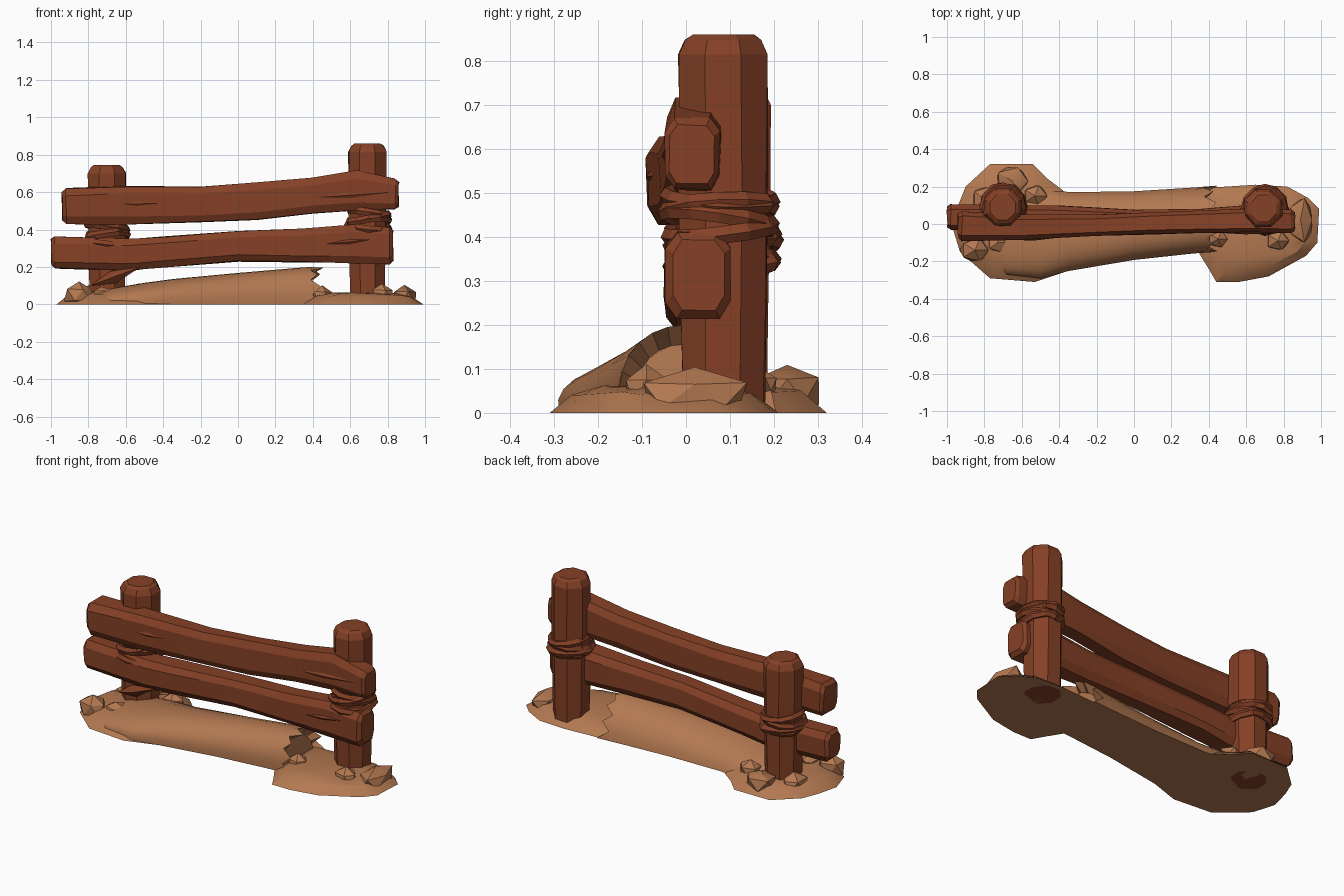
import bpy, bmesh, math, random
from mathutils import Vector, Matrix

random.seed(4)
cube = bpy.data.objects.get("Cube")
if cube:
    bpy.data.objects.remove(cube, do_unlink=True)


def make_material(name, color):
    mat = bpy.data.materials.new(name)
    mat.use_nodes = True
    mat.diffuse_color = color
    bsdf = mat.node_tree.nodes["Principled BSDF"]
    bsdf.inputs["Base Color"].default_value = color
    bsdf.inputs["Roughness"].default_value = 0.9
    return mat


WOOD = make_material("red brown wood", (0.235, 0.052, 0.019, 1))
SAND = make_material("sandy earth", (0.45, 0.19, 0.082, 1))


def finish(name, bm, mat, angle=20):
    bmesh.ops.recalc_face_normals(bm, faces=bm.faces[:])
    mesh = bpy.data.meshes.new(name)
    bm.to_mesh(mesh)
    bm.free()
    mesh.materials.append(mat)
    obj = bpy.data.objects.new(name, mesh)
    bpy.context.collection.objects.link(obj)
    bpy.ops.object.select_all(action="DESELECT")
    obj.select_set(True)
    bpy.context.view_layer.objects.active = obj
    bpy.ops.object.shade_smooth_by_angle(angle=math.radians(angle))
    return obj


def loft(name, rings, mat, angle=20):
    """Skin a row of equal rings and close both ends."""
    bm = bmesh.new()
    loops = [[bm.verts.new(p) for p in ring] for ring in rings]
    for a, b in zip(loops, loops[1:]):
        for i in range(len(a)):
            j = (i + 1) % len(a)
            bm.faces.new((a[i], a[j], b[j], b[i]))
    bm.faces.new(loops[0])
    bm.faces.new(loops[-1])
    return finish(name, bm, mat, angle)


def jitter(amount):
    return random.uniform(-amount, amount)


# Rails: hewn beams with chamfered corners
CHAMFER = [(1, -.6), (1, .6), (.65, 1), (-.65, 1),
           (-1, .6), (-1, -.6), (-.65, -1), (.65, -1)]


def rail(name, stations):
    def ring(x, y0, y1, z0, z1, scale=1.0):
        cy, cz, hy, hz = (y0 + y1) / 2, (z0 + z1) / 2, (y1 - y0) / 2, (z1 - z0) / 2
        return [Vector((x + jitter(.004), cy + hy * scale * u + jitter(.003),
                        cz + hz * scale * v + jitter(.004))) for u, v in CHAMFER]
    rings = [ring(*s) for s in stations]
    first, last = stations[0], stations[-1]
    rings.insert(0, ring(first[0] - .02, *first[1:], .82))
    rings.append(ring(last[0] + .02, *last[1:], .82))
    return loft(name, rings, WOOD)


rail("upper_rail", [
    (-.92, -.09, .07, .43, .62), (-.6, -.085, .05, .43, .63),
    (-.2, -.065, .05, .44, .63), (.1, -.055, .06, .455, .65),
    (.4, -.045, .075, .485, .68), (.64, -.045, .085, .5, .72),
    (.84, -.05, .075, .51, .67)])
rail("lower_rail", [
    (-.98, -.03, .105, .195, .36), (-.58, -.045, .1, .18, .35),
    (-.4, -.045, .1, .2, .36), (0, -.05, .075, .23, .39),
    (.35, -.05, .08, .225, .405), (.62, -.045, .1, .22, .425),
    (.81, -.045, .1, .215, .41)])


# Posts: faceted stakes with bevelled tops
def post(name, cx, cy, top):
    levels = [(0, .095), (.3, .1), (top * .6, .102), (top - .045, .104),
              (top - .012, .088), (top, .07)]
    rings = []
    for z, r in levels:
        rings.append([Vector((cx + r * 1.05 * math.cos(a) + jitter(.003),
                              cy + r * 1.05 * math.sin(a) + jitter(.003), z))
                      for a in (math.tau * (i + .5) / 8 for i in range(8))])
    return loft(name, rings, WOOD)


post("left_post", -.7, .09, .745)
post("right_post", .692, .085, .86)


# Bindings: tilted flat cords wound round each post
def cord(name, center, rx, ry, tilt_x, tilt_y):
    turn = Matrix.Rotation(tilt_x, 3, "X") @ Matrix.Rotation(tilt_y, 3, "Y")
    bm = bmesh.new()
    loops = []
    for i in range(12):
        a = math.tau * i / 12
        w = jitter(.006)
        loop = []
        for dr, dz in ((-.02, -.012), (.004, -.02), (.016, 0), (.004, .02), (-.02, .012)):
            p = Vector(((rx + dr + w) * math.cos(a), (ry + dr + w) * math.sin(a), dz))
            loop.append(bm.verts.new(Vector(center) + turn @ p))
        loops.append(loop)
    for i in range(12):
        a, b = loops[i], loops[(i + 1) % 12]
        for k in range(5):
            m = (k + 1) % 5
            bm.faces.new((a[k], a[m], b[m], b[k]))
    finish(name, bm, WOOD)


TILTS = [(.12, .1), (-.15, -.12), (.05, -.18), (-.05, .15)]
for side, x, y, z0, step in (("left", -.7, .085, .335, .026), ("right", .7, .075, .415, .024)):
    for n, (tx, ty) in enumerate(TILTS):
        cord(f"{side}_binding_{n + 1}", (x, y, z0 + n * step), .115 - .003 * n, .122, tx, ty)


# Splinters: slim four-sided chips lying along the timber
def splinter(name, start, end, width, depth):
    start, end = Vector(start), Vector(end)
    axis = (end - start).normalized()
    out = Vector((0, -1, 0))
    side = axis.cross(out).normalized()
    mid = start.lerp(end, .45)
    ring = [mid + side * width, mid + out * depth, mid - side * width, mid - out * depth]
    bm = bmesh.new()
    vs = [bm.verts.new(p) for p in ring]
    tips = [bm.verts.new(start), bm.verts.new(end)]
    for i in range(4):
        for tip in tips:
            bm.faces.new((vs[i], vs[(i + 1) % 4], tip))
    finish(name, bm, WOOD)


splinter("upper_rail_split", (-.67, -.083, .535), (-.38, -.07, .54), .018, .012)
splinter("upper_rail_splinter", (.4, -.044, .57), (.83, -.047, .6), .015, .01)
splinter("lower_rail_splinter", (.45, -.046, .32), (.74, -.044, .35), .012, .009)
splinter("left_post_brace", (-.79, .0, .1), (-.52, -.03, .2), .035, .03)


# Earth pads: outline at ground level, stepping up to a low crown
def pad(name, outline, height):
    cx = sum(p[0] for p in outline) / len(outline)
    cy = sum(p[1] for p in outline) / len(outline)
    rings = []
    for scale, z in ((1, 0), (.8, .75), (.5, 1)):
        rings.append([Vector((cx + (x - cx) * scale, cy + (y - cy) * scale,
                              height * z + (jitter(.005) if z else 0))) for x, y in outline])
    return loft(name, rings, SAND, 30)


pad("left_earth_pad", [
    (-.97, -.02), (-.94, .1), (-.9, .2), (-.77, .32), (-.54, .32), (-.46, .24),
    (-.38, .18), (-.35, -.25), (-.53, -.31), (-.77, -.29), (-.93, -.15)], .065)
pad("right_earth_pad", [
    (.34, .19), (.65, .21), (.82, .2), (.93, .14), (.99, .08), (.98, -.1),
    (.92, -.17), (.72, -.28), (.56, -.31), (.44, -.31), (.4, -.24), (.35, -.16)], .06)


# Half-buried log: arched sections rising to a broken end
ARCH = 15


def arch(x, y0, y1, top, ragged=0.0, shrink=1.0):
    cy, half = (y0 + y1) / 2, (y1 - y0) / 2 * shrink
    ring = []
    for i in range(ARCH):
        a = math.pi * i / (ARCH - 1)
        notch = ragged * (i % 2) * random.uniform(.6, 1.2) + jitter(ragged * .3)
        lean = -.03 * math.sin(a)
        ring.append(Vector((x - notch, cy + lean - half * math.cos(a),
                            top * shrink * math.sin(a) ** .9 if 0 < i < ARCH - 1 else 0)))
    return ring


loft("fallen_log", [
    arch(-.82, -.2, .2, .04), arch(-.68, -.27, .22, .085),
    arch(-.5, -.29, .2, .115), arch(-.35, -.25, .17, .135),
    arch(0, -.19, .175, .168), arch(.32, -.155, .195, .195),
    arch(.44, -.15, .205, .2, .06), arch(.38, -.15, .2, .2, .02, .78)], SAND, 30)


# Rocks: chipped low-poly stones around the posts
def rock(name, center, size):
    bm = bmesh.new()
    bmesh.ops.create_icosphere(bm, subdivisions=1, radius=1)
    for v in bm.verts:
        v.co *= random.uniform(.9, 1.1)
        v.co = Vector(center) + Vector([c * s for c, s in zip(v.co, size)])
        v.co.z = max(v.co.z, .005)
    finish(name, bm, SAND, 30)


ROCKS = [
    ((-.65, .23, .05), (.1, .08, .065)), ((-.53, .15, .05), (.07, .06, .06)),
    ((-.85, -.14, .05), (.085, .07, .07)), ((-.73, -.1, .05), (.06, .06, .05)),
    ((-.8, .13, .04), (.07, .08, .06)), ((.77, -.09, .05), (.07, .06, .06)),
    ((.89, .02, .04), (.075, .13, .06)), ((.45, -.08, .04), (.06, .05, .06))]
for n, (center, size) in enumerate(ROCKS):
    rock(f"rock_{n + 1}", center, size)
